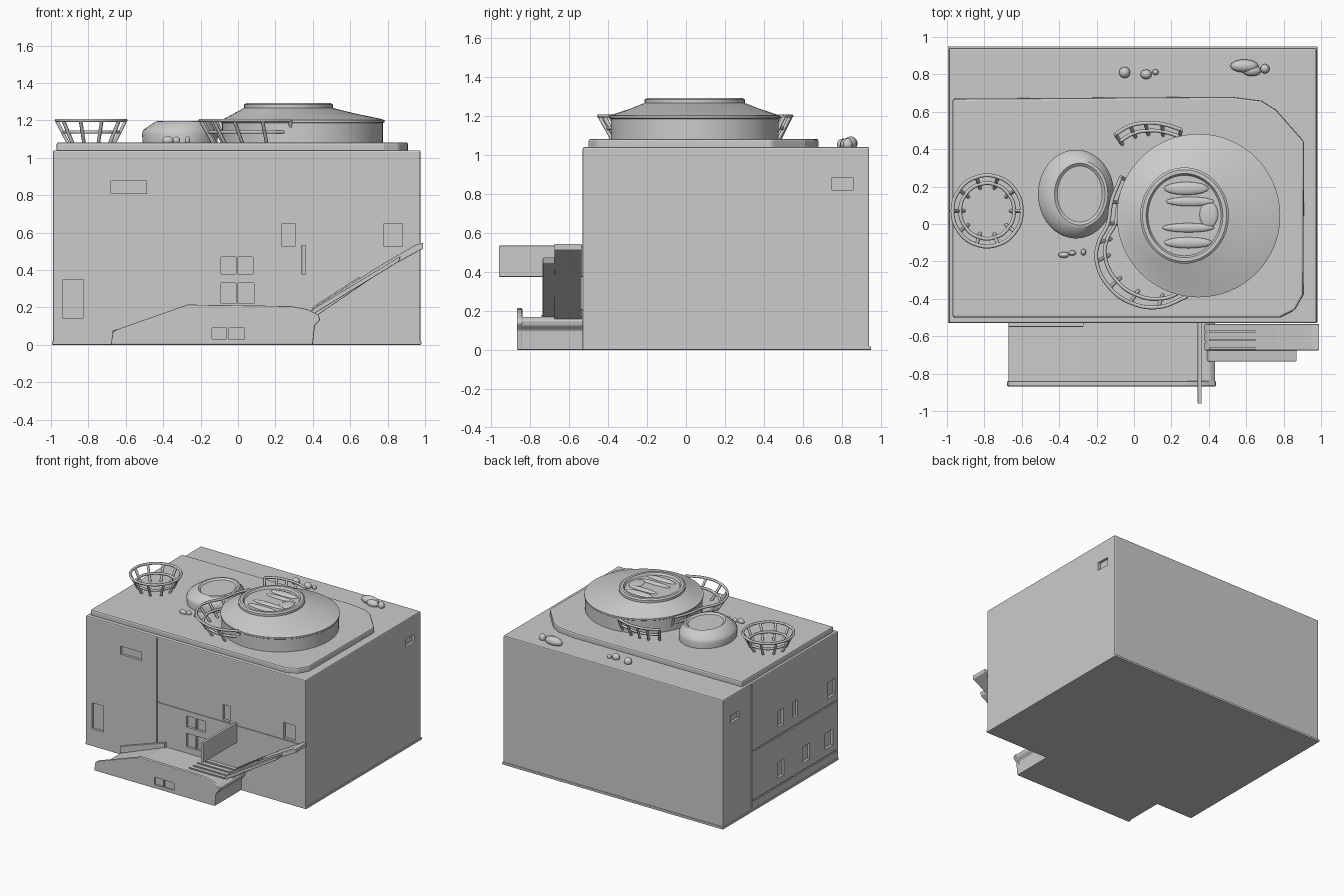
import bpy, bmesh, math
from mathutils import Vector

if "Cube" in bpy.data.objects:
    bpy.data.objects.remove(bpy.data.objects["Cube"])


def finish(name, bm, smooth=None, bevel=0):
    bmesh.ops.recalc_face_normals(bm, faces=bm.faces)
    me = bpy.data.meshes.new(name)
    bm.to_mesh(me)
    bm.free()
    ob = bpy.data.objects.new(name, me)
    bpy.context.collection.objects.link(ob)
    if bevel:
        m = ob.modifiers.new("bevel", 'BEVEL')
        m.width, m.segments, m.limit_method = bevel, 2, 'ANGLE'
    if smooth:
        activate(ob)
        bpy.ops.object.shade_smooth_by_angle(angle=math.radians(smooth))
    return ob


def activate(ob):
    bpy.ops.object.select_all(action='DESELECT')
    ob.select_set(True)
    bpy.context.view_layer.objects.active = ob


def add_box(bm, x0, x1, y0, y1, z0, z1):
    vs = bmesh.ops.create_cube(bm, size=1)['verts']
    for v in vs:
        v.co = Vector(((x0 + x1) / 2 + v.co.x * (x1 - x0),
                       (y0 + y1) / 2 + v.co.y * (y1 - y0),
                       (z0 + z1) / 2 + v.co.z * (z1 - z0)))


def boxes(name, items, bevel=0):
    bm = bmesh.new()
    for b in items:
        add_box(bm, *b)
    return finish(name, bm, bevel=bevel)


def extrude(name, pts, a, b, axis, bevel=0):
    """Extrude a 2D outline along z (x,y outline) or y (x,z outline)."""
    bm = bmesh.new()
    put = (lambda p, d: (p[0], p[1], d)) if axis == 'z' else (lambda p, d: (p[0], d, p[1]))
    lo = [bm.verts.new(put(p, a)) for p in pts]
    hi = [bm.verts.new(put(p, b)) for p in pts]
    bm.faces.new(lo)
    bm.faces.new(hi)
    n = len(pts)
    for i in range(n):
        bm.faces.new((lo[i], lo[(i + 1) % n], hi[(i + 1) % n], hi[i]))
    return finish(name, bm, bevel=bevel)


def loft(name, rings, n=64):
    """Stack of ellipses: (cx, cy, rx, ry, z)."""
    bm = bmesh.new()
    loops = [[bm.verts.new((cx + rx * math.cos(i * math.tau / n),
                            cy + ry * math.sin(i * math.tau / n), z)) for i in range(n)]
             for cx, cy, rx, ry, z in rings]
    for l0, l1 in zip(loops, loops[1:]):
        for i in range(n):
            bm.faces.new((l0[i], l0[(i + 1) % n], l1[(i + 1) % n], l1[i]))
    bm.faces.new(loops[0])
    bm.faces.new(loops[-1])
    return finish(name, bm, smooth=35)


def blobs(name, items):
    """Low ellipsoids: (x, y, z, rx, ry, rz)."""
    bm = bmesh.new()
    for x, y, z, rx, ry, rz in items:
        for v in bmesh.ops.create_uvsphere(bm, u_segments=16, v_segments=10, radius=1)['verts']:
            v.co = Vector((x + v.co.x * rx, y + v.co.y * ry, z + v.co.z * rz))
    return finish(name, bm, smooth=60)


def cut(ob, items):
    cutter = boxes("cutter", items)
    m = ob.modifiers.new("cut", 'BOOLEAN')
    m.object, m.operation, m.solver = cutter, 'DIFFERENCE', 'EXACT'
    activate(ob)
    for mod in [md.name for md in ob.modifiers]:
        bpy.ops.object.modifier_apply(modifier=mod)
    bpy.data.objects.remove(cutter)


def tubes(name, lines, r):
    """Tubes along (points, closed, is_curved) paths."""
    cu = bpy.data.curves.new(name, 'CURVE')
    cu.dimensions, cu.bevel_depth, cu.bevel_resolution = '3D', r, 1
    cu.use_fill_caps, cu.resolution_u = True, 6
    for pts, closed, curved in lines:
        sp = cu.splines.new('BEZIER')
        sp.bezier_points.add(len(pts) - 1)
        for bp, p in zip(sp.bezier_points, pts):
            bp.co = p
            bp.handle_left_type = bp.handle_right_type = 'AUTO' if curved else 'VECTOR'
        sp.use_cyclic_u = closed
    ob = bpy.data.objects.new(name, cu)
    bpy.context.collection.objects.link(ob)
    activate(ob)
    bpy.ops.object.convert(target='MESH')


def railing(name, plan, centre, inset, closed=False):
    """Outward-leaning railing: top rail, lower rail and slanted posts."""
    def at(p, f, z):
        q = Vector(centre) + (Vector(p) - Vector(centre)) * f
        return (q.x, q.y, z)
    mid = 1 - (1 - inset) * 0.65
    lines = [([at(p, 1, 1.2) for p in plan], closed, True),
             ([at(p, mid, 1.138) for p in plan], closed, True)]
    lines += [([at(p, inset, 1.075), at(p, 1, 1.2)], False, False) for p in plan]
    tubes(name, lines, 0.01)


# Main building with window recesses and wall seams
body = boxes("building_body", [(-0.99, 0.975, -0.53, 0.94, 0, 1.04)], bevel=0.008)
recesses = []
for x0, x1, z0, z1 in [(-.68, -.49, .81, .875), (-.935, -.83, .14, .35),
                       (-.09, -.01, .38, .47), (.0, .08, .38, .47),
                       (-.09, -.01, .22, .33), (.0, .085, .22, .33),
                       (.235, .305, .525, .65), (.78, .88, .525, .65)]:
    recesses.append((x0, x1, -.6, -.51, z0, z1))
recesses += [(-.356, -.346, -.6, -.522, .03, 1.03), (-.34, .96, -.6, -.524, .51, .518)]
for y, w, z, h in [(.79, .11, .85, .06), (.205, .07, .62, .13), (.02, .06, .62, .13),
                   (-.44, .10, .61, .13), (.2, .08, .21, .13), (-.12, .09, .21, .13),
                   (-.41, .10, .21, .13)]:
    recesses.append((-1.1, -.97, y - w / 2, y + w / 2, z - h / 2, z + h / 2))
recesses += [(-1.1, -.98, .574, .584, .03, 1.03), (-1.1, -.98, -.51, .57, .475, .49),
             (-1.1, -.98, -.51, .57, .075, .088)]
recesses.append((.955, 1.1, .75, .86, .82, .885))
cut(body, recesses)
boxes("base_lip", [(-0.995, 0.98, -0.53, 0.95, 0, 0.018)], bevel=0.004)

# Raised roof slab with clipped right corners
extrude("roof_slab", [(-.97, -.5), (.78, -.5), (.86, -.46), (.905, -.38), (.91, .44),
                      (.76, .61), (.68, .66), (.52, .68), (-.97, .67)],
        1.03, 1.083, 'z', bevel=0.012)

# Large roof drum with off-centre raised collar
loft("large_dome", [(.345, .045, .43, .43, 1.075), (.345, .045, .43, .43, 1.185),
                    (.345, .045, .437, .437, 1.19), (.345, .045, .437, .437, 1.202),
                    (.345, .045, .42, .42, 1.208), (.30, .045, .32, .33, 1.238),
                    (.275, .045, .25, .27, 1.262), (.27, .045, .237, .257, 1.266),
                    (.27, .045, .237, .257, 1.284), (.27, .045, .225, .245, 1.293),
                    (.27, .045, .205, .225, 1.293), (.27, .045, .195, .215, 1.276)])
blobs("dome_top_ridges", [(.28, .19, 1.276, .12, .035, .016), (.30, .12, 1.276, .13, .025, .014),
                          (.29, -.02, 1.276, .14, .025, .014), (.29, -.1, 1.276, .13, .03, .016),
                          (.40, .05, 1.276, .05, .07, .012)])

# Small roof drum
loft("small_dome", [(-.31, .16, .20, .235, 1.075), (-.31, .16, .203, .237, 1.13),
                    (-.31, .16, .195, .23, 1.15), (-.30, .16, .17, .20, 1.175),
                    (-.29, .16, .15, .18, 1.194), (-.29, .16, .135, .165, 1.197),
                    (-.29, .16, .12, .15, 1.185)])

# Railings: round basket at the left, two arcs beside the large drum
ring = [(-.785 + .185 * math.cos(i * math.tau / 10), .07 + .19 * math.sin(i * math.tau / 10))
        for i in range(10)]
railing("left_basket_railing", ring, (-.785, .07), 0.66, True)
railing("front_arc_railing", [(-.07, .25), (-.12, .12), (-.14, .0), (-.19, -.1), (-.2, -.2),
                              (-.13, -.34), (-.02, -.42), (.13, -.445), (.28, -.39)],
        (.3, .05), 0.86)
railing("back_arc_railing", [(-.1, .48), (-.02, .525), (.06, .54), (.15, .535), (.25, .505)],
        (.2, .05), 0.87)

# Small round lumps on the roof
blobs("roof_lumps", [(-.05, .81, 1.055, .03, .03, .03), (.065, .8, 1.055, .03, .026, .028),
                     (.115, .812, 1.05, .016, .016, .02), (.59, .845, 1.06, .075, .035, .035),
                     (.63, .82, 1.055, .05, .03, .03), (.70, .83, 1.055, .025, .025, .03),
                     (-.375, -.165, 1.093, .03, .016, .022), (-.33, -.155, 1.093, .02, .014, .02),
                     (-.27, -.15, 1.093, .014, .018, .022)])

# Front entrance platform: sloped deck, parapet, recessed front openings
extrude("platform_deck", [(-.67, 0), (-.67, .02), (-.28, .17), (.41, .17), (.435, .15),
                          (.43, .125), (.405, .10), (.40, 0)], -.85, -.52, 'y', bevel=0.005)
parapet = extrude("platform_parapet", [(-.68, 0), (-.67, .07), (-.64, .085), (-.27, .215),
                                       (.28, .207), (.37, .19), (.43, .16), (.44, .135),
                                       (.41, .10), (.40, 0)], -.868, -.84, 'y', bevel=0.006)
cut(parapet, [(-.14, -.062, -.95, -.855, .03, .09), (-.052, .035, -.95, -.855, .03, .09)])
extrude("ramp_kerb", [(-.67, .02), (-.67, .075), (-.27, .21), (-.27, .16)],
        -.55, -.525, 'y', bevel=0.004)

# Rising ramp to the right with a lower side strip and tread ridges
extrude("right_ramp", [(.36, .15), (.42, .155), (.78, .40), (.99, .515), (.99, .545),
                       (.95, .535), (.76, .425), (.40, .195)], -.675, -.535, 'y', bevel=0.004)
extrude("ramp_side_strip", [(.38, .15), (.86, .445), (.87, .475), (.40, .19)],
        -.735, -.67, 'y', bevel=0.004)
for y in (-.575, -.62, -.665):
    extrude("ramp_ridge", [(.40, .185), (.65, .345), (.65, .365), (.40, .203)],
            y - .006, y + .006, 'y')
boxes("deck_ridges", [(.08, .40, y - .006, y + .006, .165, .178)
                      for y in (-.575, -.63, -.685, -.735)])

# Upright panel projecting from the wall above the platform
boxes("projecting_panel", [(.34, .362, -.96, -.525, .375, .535)], bevel=0.004)
